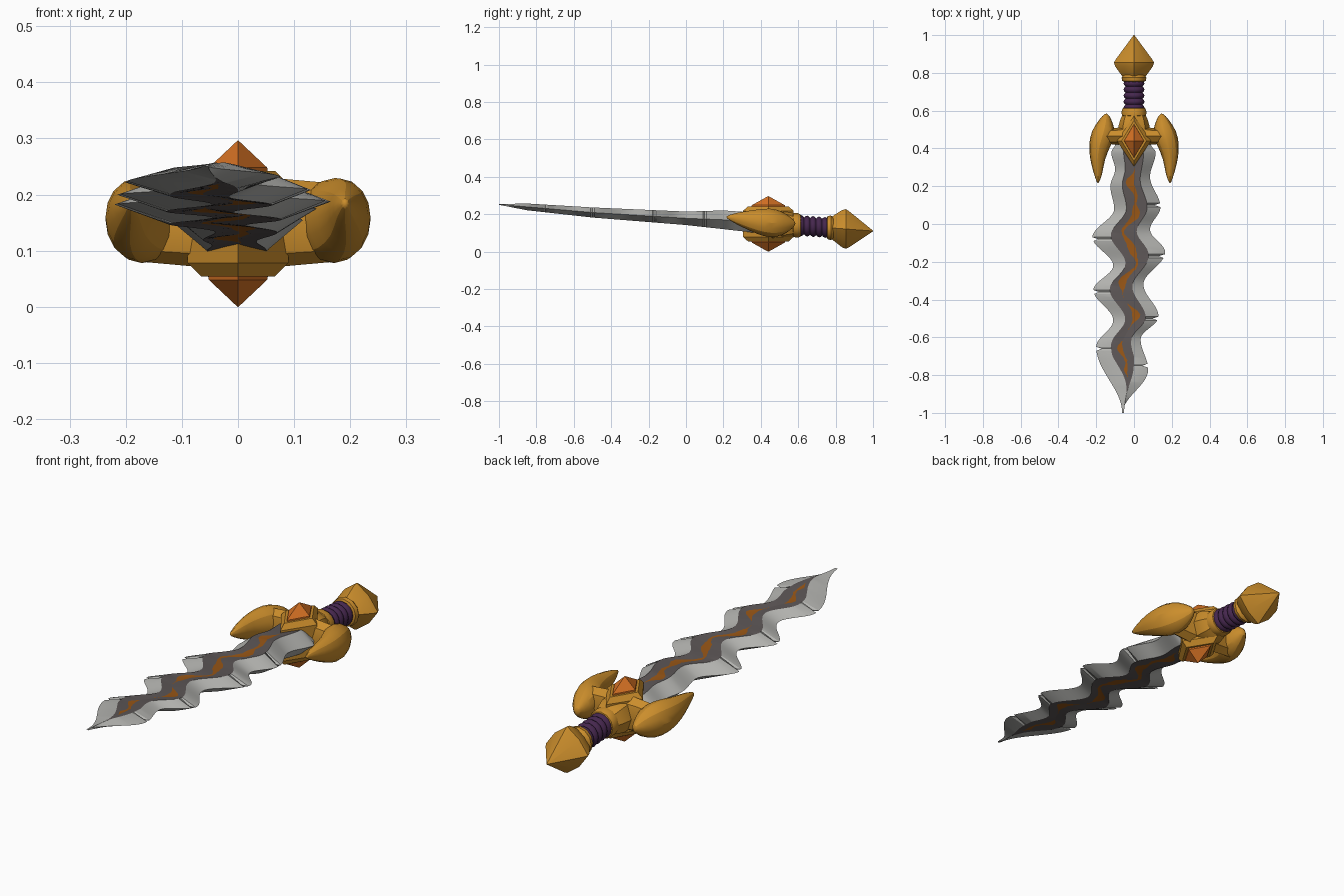
import bpy, bmesh, math, random
from mathutils import Vector

random.seed(4)
cube = bpy.data.objects.get("Cube")
if cube:
    bpy.data.objects.remove(cube)


def material(name, r, g, b):
    m = bpy.data.materials.new(name)
    m.use_nodes = True
    m.diffuse_color = (r, g, b, 1)
    m.node_tree.nodes["Principled BSDF"].inputs["Base Color"].default_value = (r, g, b, 1)
    return m


gold = material("gold", .60, .27, .025)
steel = material("steel", .46, .46, .44)
dark_steel = material("dark_steel", .11, .095, .095)
ember = material("ember", .32, .095, .008)
gem_orange = material("gem_orange", .68, .17, .018)
purple = material("purple", .06, .02, .075)


def loft(name, rings, mats, rule=None, angle=35):
    """Skin closed rings of points and cap both ends."""
    bm = bmesh.new()
    loops = [[bm.verts.new(p) for p in ring] for ring in rings]
    n = len(loops[0])
    for i, (a, b) in enumerate(zip(loops, loops[1:])):
        for j in range(n):
            k = (j + 1) % n
            f = bm.faces.new((a[j], a[k], b[k], b[j]))
            f.material_index = rule(i, j) if rule else 0
    bm.faces.new(loops[0])
    bm.faces.new(loops[-1])
    bmesh.ops.recalc_face_normals(bm, faces=bm.faces)
    mesh = bpy.data.meshes.new(name)
    bm.to_mesh(mesh)
    bm.free()
    for m in mats:
        mesh.materials.append(m)
    ob = bpy.data.objects.new(name, mesh)
    bpy.context.collection.objects.link(ob)
    bpy.ops.object.select_all(action='DESELECT')
    ob.select_set(True)
    bpy.context.view_layer.objects.active = ob
    if angle:
        bpy.ops.object.shade_smooth_by_angle(angle=math.radians(angle))
    return ob


def curve(points, y, smooth=True):
    """Interpolate (y, value) pairs listed from high y to low y."""
    for (y0, v0), (y1, v1) in zip(points, points[1:]):
        if y >= y1:
            t = min(max((y0 - y) / (y0 - y1), 0), 1)
            if smooth:
                t = (1 - math.cos(math.pi * t)) / 2
            return v0 + (v1 - v0) * t
    return points[-1][1]


# Blade: wavy edges, dark fuller and glowing cracks
LEFT = [(.42, -.10), (.38, -.12), (.29, -.10), (.2, -.125), (.08, -.105), (-.07, -.22),
        (-.22, -.11), (-.35, -.215), (-.51, -.11), (-.65, -.2), (-1, -.063)]
RIGHT = [(.42, .09), (.38, .115), (.25, .085), (.09, .14), (-.03, .085), (-.15, .165),
         (-.32, .05), (-.49, .13), (-.61, .035), (-.77, .075), (-1, -.06)]
HEIGHT = [(.42, .15), (.2, .17), (0, .178), (-.5, .209), (-1, .252)]
THICK = [(.42, .055), (.2, .05), (0, .036), (-.5, .027), (-.85, .018), (-1, .002)]
NICKS_L = {-8, -36, -66}
NICKS_R = {10, -17, -50, -75}
CRACKS = [(.3, -.38), (-.42, -.55), (-.62, -.8)]

rings, cracked = [], []
for s in range(42, -101, -1):
    y = s / 100
    lx = curve(LEFT, y) + (.03 if s in NICKS_L else 0)
    rx = curve(RIGHT, y) - (.03 if s in NICKS_R else 0)
    z, t = curve(HEIGHT, y, False), curve(THICK, y, False)
    half = (curve(RIGHT, y) - curve(LEFT, y)) / 2
    mid = (curve(RIGHT, y) + curve(LEFT, y)) / 2
    taper = min(1, max(.02, (y + .9) / .2))
    fuller = half * .45 * taper
    span = next((c for c in CRACKS if c[0] >= y >= c[1]), None)
    cracked.append(span is not None)
    width = .002
    if span:
        ends = min(1, (span[0] - y) / .06 + .1, (y - span[1]) / .06 + .1)
        width = ends * (.013 + .008 * math.sin(y * 37) + random.uniform(-.002, .003))
    width = min(max(width, .001), fuller * .7)
    cx = mid * .85
    sway = min(.008, fuller * .25) * math.sin(y * 50)
    top = [(cx - fuller, t), (cx + sway - width, t - .004 * taper),
           (cx + sway + width, t - .004 * taper), (cx + fuller, t)]
    ring = [(lx, y, z)] + [(x, y, z + h) for x, h in top] + [(rx, y, z)]
    ring += [(x, y, z - h) for x, h in reversed(top)]
    rings.append(ring)


def blade_colour(i, j):
    side = j % 5
    if side in (0, 4) or i > 130:
        return 0
    return 2 if side == 2 and cracked[i] else 1


loft("blade", rings, [steel, dark_steel, ember], blade_colour, 25)


# Handle parts turned about a slightly drooping axis
def turned(name, profile, sides, mat, corner=1.0, angle=35):
    rings = []
    for y, r in profile:
        z = .14 - .075 * (y - .6)
        ring = []
        for k in range(sides):
            a = math.tau * k / sides
            q = r * (corner if k % 2 else 1)
            ring.append((q * math.cos(a), y, z + q * math.sin(a)))
        rings.append(ring)
    return loft(name, rings, [mat], None, angle)


turned("guard_core", [(.38, .05), (.43, .075), (.52, .082), (.56, .07), (.59, .055)], 8, gold)
turned("lower_collar", [(.565, .05), (.575, .064), (.595, .066), (.612, .06), (.618, .045)], 12, gold)
wraps = 5
grip = [(.6 + .16 * (w + u) / wraps, .045 + .011 * math.sin(math.pi * u))
        for w in range(wraps) for u in (0, .2, .5, .8)] + [(.765, .045)]
turned("grip", grip, 16, purple, angle=50)
turned("upper_collar", [(.75, .045), (.757, .062), (.775, .066), (.79, .055)], 12, gold)
turned("pommel", [(.77, .05), (.79, .068), (.835, .1), (.855, .106), (.875, .094), (1, .002)],
       8, gold, .82, 25)

# Horned wings of the guard: inner point, outer point, half height, centre height
WING = [(.188, .213, .194, .211, .004, .185), (.165, .26, .215, .265, .032, .178),
        (.153, .34, .238, .345, .06, .165), (.12, .41, .246, .425, .084, .155),
        (.09, .47, .232, .495, .086, .152), (.105, .53, .19, .553, .056, .15),
        (.135, .585, .152, .59, .01, .15)]
rings = []
for ix, iy, ox, oy, h, z in WING:
    ring = []
    for k in range(8):
        a = math.tau * k / 8
        u = (1 + math.cos(a)) / 2
        ring.append((ix + (ox - ix) * u, iy + (oy - iy) * u, z + h * math.sin(a)))
    rings.append(ring)
wings = loft("guard_wings", rings, [gold])
arm = loft("guard_arms", [[(x, .465 + w * math.cos(math.tau * k / 8),
                            .15 + h * math.sin(math.tau * k / 8)) for k in range(8)]
                          for x, w, h in ((.01, .06, .085), (.08, .045, .078), (.17, .04, .07))], [gold])
for ob in (wings, arm):
    ob.modifiers.new("Mirror", 'MIRROR')
sub = wings.modifiers.new("Subdivision", 'SUBSURF')
sub.levels = sub.render_levels = 1


# Diamond frame and the two gems, front and back
def diamond(name, levels, mat):
    rings = [[(hx, .44, z), (0, .44 + hy, z), (-hx, .44, z), (0, .44 - hy, z)]
             for hx, hy, z in levels]
    return loft(name, rings, [mat], None, 0)


MID = .148
diamond("gem_frame", [(.066, .108, MID - .094), (.09, .135, MID - .07),
                      (.09, .135, MID + .07), (.066, .108, MID + .094)], gold)
for name, s in (("upper_gem", 1), ("lower_gem", -1)):
    diamond(name, [(.055, .092, MID + s * .08), (.052, .088, MID + s * .1),
                   (.001, .002, MID + s * .148)], gem_orange)
